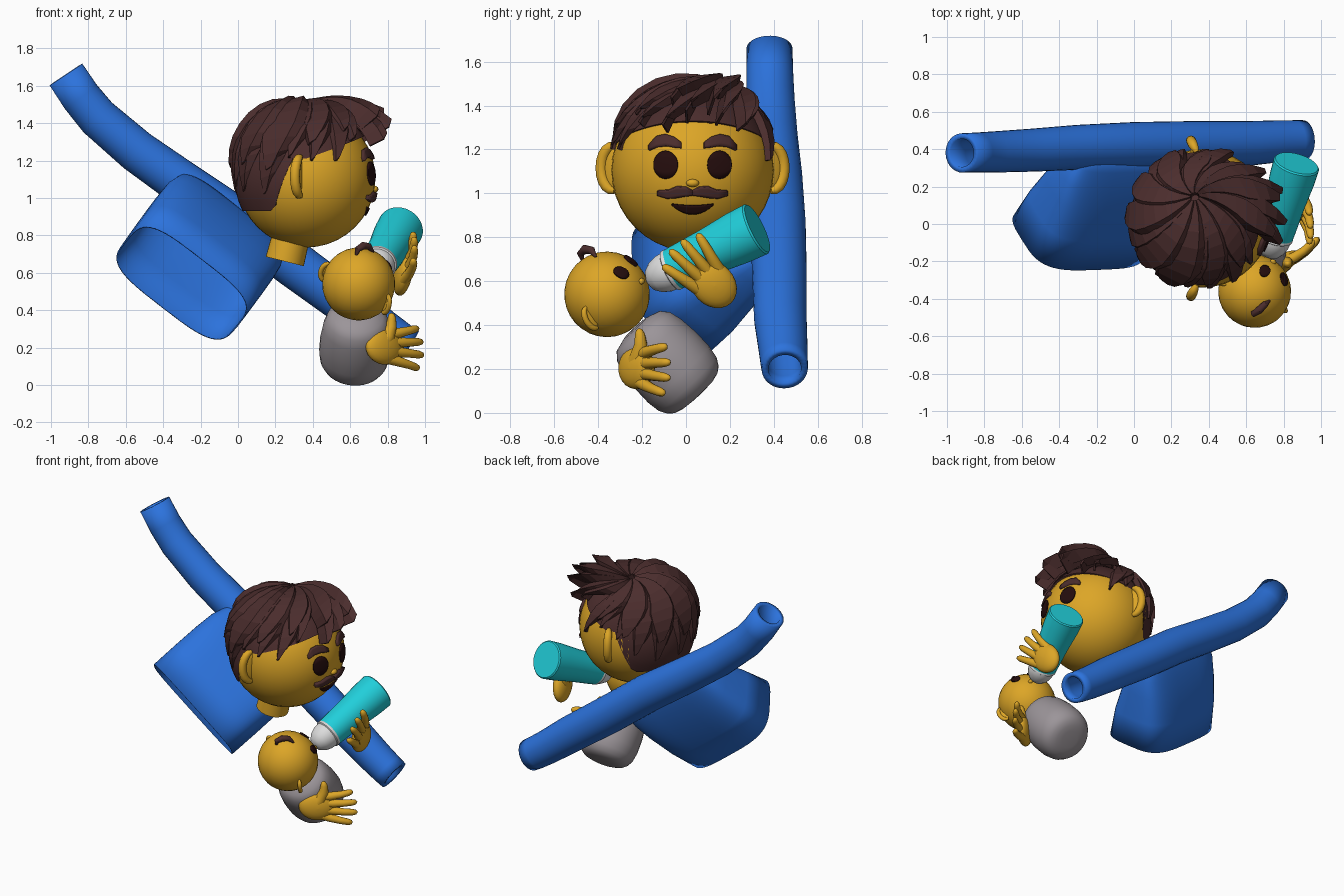
import bpy, bmesh, math, random
from mathutils import Vector as V

random.seed(4)
old = bpy.data.objects.get("Cube")
if old:
    bpy.data.objects.remove(old)


def material(name, *rgb):
    m = bpy.data.materials.new(name)
    m.use_nodes = True
    m.diffuse_color = (*rgb, 1)
    m.node_tree.nodes["Principled BSDF"].inputs["Base Color"].default_value = (*rgb, 1)
    return m


GOLD = material("golden skin", .72, .38, .02)
BLUE = material("shirt blue", .025, .17, .72)
HAIR = material("dark brown hair", .07, .026, .026)
DARK = material("eye black", .018, .004, .004)
CYAN = material("bottle cyan", .015, .62, .70)
GREY = material("blanket grey", .33, .30, .32)
WHITE = material("cap white", .72, .72, .72)


def grid(name, rows, mat, closed=True, caps=True, angle=40, thick=0, offset=-1):
    """Skin rows of points into one surface."""
    bm = bmesh.new()
    vs = [[bm.verts.new(p) for p in row] for row in rows]
    n = len(rows[0])
    for a, b in zip(vs, vs[1:]):
        for i in range(n if closed else n - 1):
            j = (i + 1) % n
            bm.faces.new((a[i], a[j], b[j], b[i]))
    if closed and caps:
        bm.faces.new(vs[0])
        bm.faces.new(vs[-1])
    bmesh.ops.recalc_face_normals(bm, faces=bm.faces)
    me = bpy.data.meshes.new(name)
    bm.to_mesh(me)
    bm.free()
    me.materials.append(mat)
    if angle:
        me.shade_smooth()
        me.set_sharp_from_angle(angle=math.radians(angle))
    ob = bpy.data.objects.new(name, me)
    bpy.context.collection.objects.link(ob)
    if thick:
        mod = ob.modifiers.new("thickness", 'SOLIDIFY')
        mod.thickness, mod.offset = thick, offset
    return ob


def ring(c, a, b, r, n):
    return [c + (a * math.cos(k * math.tau / n) + b * math.sin(k * math.tau / n)) * r for k in range(n)]


def lathe(name, start, end, profile, mat, n=32, **kw):
    """Profile of (distance, radius) turned around an axis."""
    t = (V(end) - V(start)).normalized()
    a = t.orthogonal().normalized()
    b = t.cross(a)
    return grid(name, [ring(V(start) + t * d, a, b, r, n) for d, r in profile], mat, **kw)


def tube(name, pts, radii, mat, n=12, **kw):
    pts = [V(p) for p in pts]
    ref = (pts[1] - pts[0]).cross(pts[-1] - pts[0])
    ref = ref.normalized() if ref.length > 1e-5 else (pts[-1] - pts[0]).orthogonal().normalized()
    rows = []
    for i, p in enumerate(pts):
        t = (pts[min(i + 1, len(pts) - 1)] - pts[max(i - 1, 0)]).normalized()
        a = t.cross(ref).normalized()
        rows.append(ring(p, a, t.cross(a), radii[i], n))
    return grid(name, rows, mat, **kw)


def ellipsoid(name, c, axes, radii, mat, n=24):
    """Ball with its own axes and radii."""
    c, (x, y, z) = V(c), [V(a).normalized() * r for a, r in zip(axes, radii)]
    rows = []
    for i in range(n // 2 + 1):
        th = max(.01, min(math.pi - .01, math.pi * i / (n // 2)))
        rows.append([c + z * math.cos(th) + p * math.sin(th) for p in ring(V(), x, y, 1, n)])
    return grid(name, rows, mat, angle=60)


def face_plate(name, c, frame, R, pts, mat, thick=.009):
    """Band of (across, up, half height) points laid on a ball."""
    f, s, u = frame
    rows = []
    for a, b, h in pts:
        row = []
        for k in (-1, -.5, 0, .5, 1):
            q = b + h * k
            row.append(c + s * a + u * q + f * math.sqrt(R * R - a * a - q * q))
        rows.append(row)
    return grid(name, rows, mat, closed=False, thick=thick, offset=0)


def disc(a, b, ra, rb):
    return [(a - ra * math.cos(math.pi * k / 12), b, rb * math.sin(math.pi * k / 12) + 1e-4) for k in range(13)]


def ear(name, c, frame, R, side, size, back):
    """Curled rim around a flat inner ear."""
    f, s, u = frame
    out = (s * side - f * .5).normalized()
    base = c + s * side * R * .96 - f * back
    pts = [base + out * (size * .65 * math.sin(k)) + u * (size * math.cos(k))
           for k in [math.pi * i / 10 for i in range(11)]]
    tube(name + "_rim", pts, [size * r for r in (.12, .2, .24, .25, .25, .25, .25, .25, .24, .2, .12)], GOLD)
    ellipsoid(name + "_inner", base, (out, f, u), (size * .65, size * .14, size * .9), GOLD, 16)


# Torso: hollow rounded box lofted from the open waist to the shoulders
S = V((.79, .03, -.61)).normalized()
U = V((.43, .7, .56))
U = (U - S * U.dot(S)).normalized()
D = S.cross(U)
D = D if D.y < 0 else -D
waist = V((-.3, -.075, .545))


def rounded(c, w, d, n=48):
    row = []
    for k in range(n):
        x, y = math.cos(k * math.tau / n), math.sin(k * math.tau / n)
        row.append(c + S * w * math.copysign(abs(x) ** .55, x) + D * d * math.copysign(abs(y) ** .55, y))
    return row


sections = [(0, .378, .24), (.2, .38, .225), (.38, .38, .185), (.5, .375, .145), (.6, .35, .1), (.68, .28, .05)]
grid("torso", [rounded(waist + U * t, w, d) for t, w, d in sections], BLUE, caps=False, thick=.008)

# Sleeves: one long hollow tube from wrist to wrist
arm = [(-.92, .38, 1.66), (-.84, .382, 1.54), (-.75, .385, 1.43), (-.54, .395, 1.25), (-.3, .41, 1.08),
       (0, .42, .875), (.3, .425, .645), (.6, .43, .425), (.77, .442, .295), (.86, .447, .232), (.91, .45, .2)]
tube("sleeves", arm, [.105, .107, .11, .115, .12, .125, .125, .12, .112, .108, .105], BLUE, n=28, caps=False, thick=.03)

# Father's head and neck
R = .37
head = V((.365, .03, 1.105))
HF = (V((1, 0, 0)), V((0, 1, 0)), V((0, 0, 1)))
ellipsoid("head", head, HF, (R, R, R), GOLD, 40)
lathe("neck", (.25, .03, .66), (.29, .03, .82), [(0, .105), (.16, .1)], GOLD)
ellipsoid("nose", head + V((R - .004, 0, -.058)), HF, (.02, .03, .018), GOLD, 12)
brow = [(.05, .112, .012), (.08, .125, .022), (.12, .135, .025), (.16, .128, .023), (.195, .1, .01)]
lip = [(0, -.1, .01), (.03, -.094, .02), (.07, -.096, .025), (.11, -.106, .018), (.155, -.1, .01)]
for side, label in ((1, "left"), (-1, "right")):
    ear(label + "_ear", head + V((0, 0, .01)), HF, R, side, .105, .03)
    face_plate(label + "_eye", head, HF, R + .004, disc(.122 * side, .025, .055, .064), DARK)
    face_plate(label + "_brow", head, HF, R, [(a * side, b, h) for a, b, h in brow], HAIR, .03)
    face_plate(label + "_moustache", head, HF, R, [(a * side, b, h) for a, b, h in lip], HAIR, .04)
smile = [(.095 * k / 5, -.18 + .025 * (k / 5) ** 2, .018 * (1 - (k / 5) ** 2) + .002) for k in range(-5, 6)]
face_plate("mouth", head, HF, R + .003, smile, DARK)


# Hair: smooth cap with two layers of broad swept locks
def on_head(phi, th, r, shift=0):
    d = V((math.sin(th) * math.cos(phi) - .1 * shift, math.sin(th) * math.sin(phi) + .3 * shift, math.cos(th)))
    d = d.normalized() * r
    return head + V((d.x, d.y * .97, d.z))


def hairline(phi, low):
    c = math.cos(phi)
    return math.radians(74 - 20 * max(c, 0) + (low - 74) * min(1, max(0, (-c - .2) / .3)))


cap = [[on_head(j * math.tau / 64, max(.01, i / 14 * hairline(j * math.tau / 64, 117)), R + .013)
        for j in range(64)] for i in range(15)]
grid("hair_cap", cap, HAIR, angle=50)
for layer, (count, reach, lift) in enumerate(((17, 1, .034), (11, .84, .046))):
    for j in range(count):
        phi0 = (j + .5 * layer) * math.tau / count + random.uniform(-.08, .08)
        front = max(0, math.cos(phi0 - .15)) ** 4
        rear = max(0, -math.cos(phi0))
        end = hairline(phi0, 97) * reach + random.uniform(-.04, .12) + .1 * front
        if .15 < math.cos(phi0) < .5:
            end += .2
        rows = []
        for i in range(9):
            t = i / 8
            th = .06 + (end - .06) * t
            phi = phi0 + .6 * (1 - t)
            w = (math.tau / count) * (.7 if t < .65 else .7 - 1.6 * (t - .65))
            bump = lift * (1 + .45 * math.sin(2 * th) - .35 * t) + .14 * front * t
            bump += .03 * rear * max(0, math.sin(2 * th))
            rows.append([on_head(phi + w * k, th - .12 * max(0, k) * t, R + .004 + bump * q, 1 - t)
                         for k, q in ((-1, .2), (-.8, .9), (.4, 1.1), (1, .45))])
        grid("hair_lock", rows, HAIR, closed=False, angle=0, thick=.012)

# Baby's head
BR = .195
baby = V((.645, -.36, .54))
bf = V((.5, .79, .3)).normalized()
be = V((.81, -.37, -.45))
be = (be - bf * be.dot(bf)).normalized()
BF = (bf, be, be.cross(bf))
ellipsoid("baby_head", baby, BF, (BR, BR, BR), GOLD, 32)
ellipsoid("baby_nose", baby + bf * BR, BF, (.015, .018, .014), GOLD, 10)
for side, label in ((1, "left"), (-1, "right")):
    ear("baby_" + label + "_ear", baby - BF[2] * .02, BF, BR, side, .055, .015)
    face_plate("baby_" + label + "_eye", baby, BF, BR + .003, disc(.062 * side, .09, .028, .032), DARK)
tube("baby_curl", [(.63, -.47, .69), (.64, -.48, .725), (.67, -.46, .745), (.70, -.43, .74), (.725, -.41, .71)],
     [.006, .017, .021, .018, .005], HAIR)

# Swaddled body
lathe("baby_body", (.615, .055, .08), (.64, -.215, .37),
      [(0, .06), (.004, .1), (.015, .135), (.035, .16), (.07, .18), (.13, .19), (.22, .19), (.31, .18), (.365, .165), (.4, .135), (.42, .07)], GREY)

# Feeding bottle, base first
base, tip = (.87, .325, .84), (.735, -.13, .62)
lathe("bottle", base, tip, [(0, .118), (.008, .125), (.1, .122), (.25, .108), (.4, .1), (.44, .097)], CYAN)
lathe("bottle_cap", base, tip, [(.43, .09), (.44, .098), (.455, .098), (.46, .09), (.47, .09), (.49, .088), (.53, .074), (.56, .05), (.575, .02)], WHITE)


def hand(name, c, F, side, back, thumb):
    """Palm, four fingers and a thumb."""
    c, F, side, back = V(c), V(F).normalized(), V(side).normalized(), V(back).normalized()
    ellipsoid(name + "_palm", c, (F, side, back), (.12, .097, .048), GOLD)
    for k, reach in ((-1.5, .23), (-.5, .26), (.5, .255), (1.5, .225)):
        o = c + side * (.042 * k)
        pts = [o + side * (.03 * k * t) + F * (.03 + (reach - .03) * t) + back * (.022 * math.sin(2.6 * t))
               for t in (0, .3, .6, .85, .96, 1)]
        tube(name + "_finger", pts, [.03, .027, .023, .021, .015, .003], GOLD, angle=60)
    thumb = V(thumb)
    pts = [c - F * .02 + (thumb - c + F * .02) * t + F * (.03 * math.sin(math.pi * t)) for t in (0, .3, .6, .85, .96, 1)]
    tube(name + "_thumb", pts, [.045, .04, .03, .023, .015, .003], GOLD, angle=60)


hand("lower_hand", (.78, -.225, .205), (.77, .62, -.04), (0, .06, 1), (.65, -.75, 0), (.82, -.215, .385))
hand("upper_hand", (.88, .125, .585), (.2, -.67, .7), (0, .72, .69), (1, .14, -.15), (.81, .2, .72))
